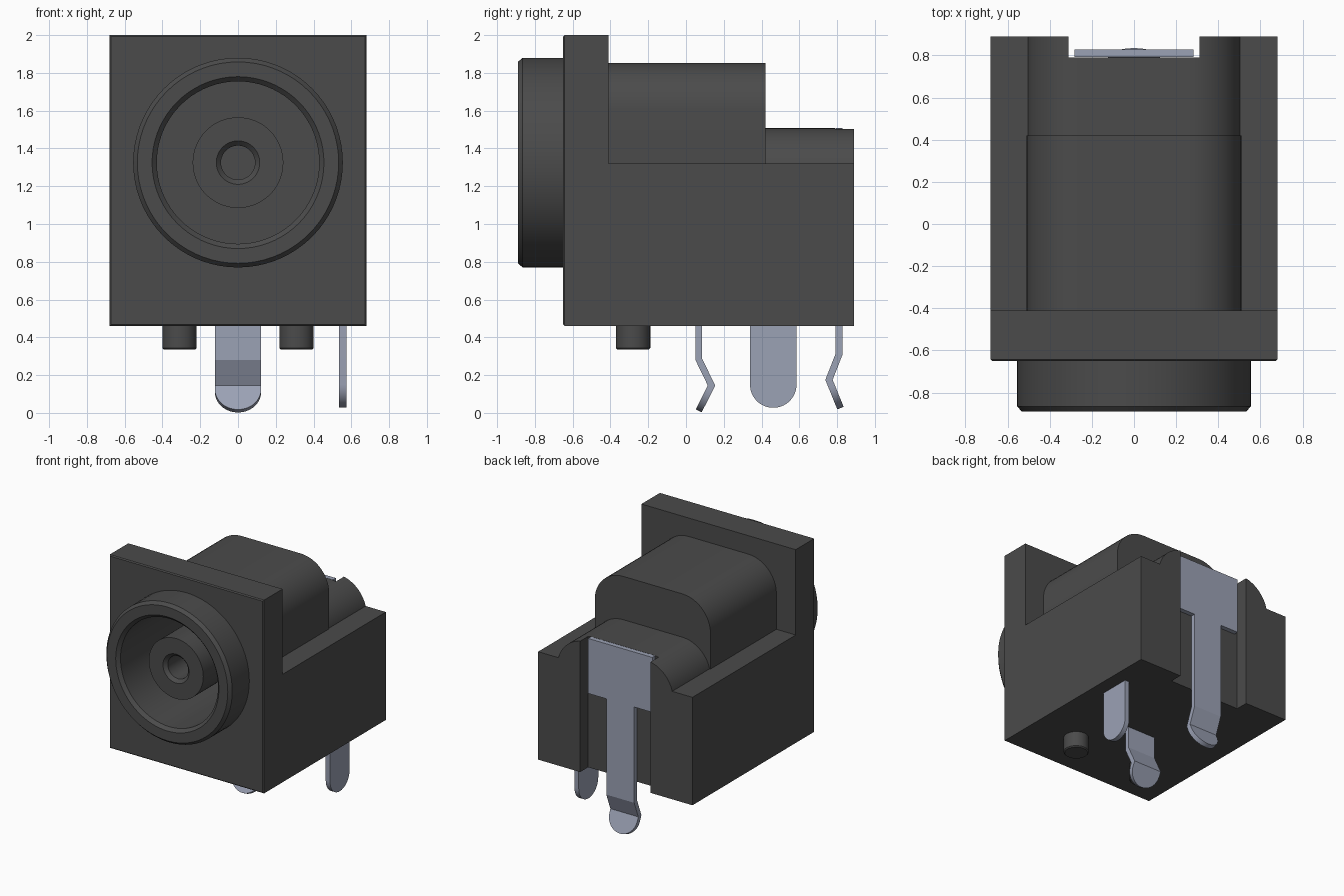
import bpy, bmesh, math
from mathutils import Matrix

if "Cube" in bpy.data.objects:
    bpy.data.objects.remove(bpy.data.objects["Cube"])


def material(name, rgb):
    m = bpy.data.materials.new(name)
    m.use_nodes = True
    m.diffuse_color = (*rgb, 1)
    m.node_tree.nodes["Principled BSDF"].inputs["Base Color"].default_value = (*rgb, 1)
    return m


PLASTIC = material("black plastic", (0.07, 0.07, 0.07))
METAL = material("tinned metal", (0.33, 0.36, 0.46))
AXIS_Z = 1.325


def finish(name, bm, mat):
    bmesh.ops.recalc_face_normals(bm, faces=bm.faces)
    me = bpy.data.meshes.new(name)
    bm.to_mesh(me)
    bm.free()
    me.materials.append(mat)
    ob = bpy.data.objects.new(name, me)
    bpy.context.collection.objects.link(ob)
    return ob


def activate(ob):
    bpy.ops.object.select_all(action='DESELECT')
    ob.select_set(True)
    bpy.context.view_layer.objects.active = ob


def smooth(ob):
    activate(ob)
    bpy.ops.object.shade_smooth_by_angle(angle=math.radians(20))


def extrude(name, points, step, mat=PLASTIC, bevel_front=None):
    """Extrude a closed outline along a vector."""
    bm = bmesh.new()
    face = bm.faces.new([bm.verts.new(p) for p in points])
    out = bmesh.ops.extrude_face_region(bm, geom=[face])
    bmesh.ops.translate(bm, vec=step, verts=[v for v in out["geom"] if isinstance(v, bmesh.types.BMVert)])
    if bevel_front is not None:
        edges = [e for e in bm.edges if all(v.co.y < bevel_front for v in e.verts)]
        bmesh.ops.bevel(bm, geom=edges, offset=0.008, segments=1, affect='EDGES')
    return finish(name, bm, mat)


def box(name, x, y, z, mat=PLASTIC):
    pts = [(x[0], y[0], z[0]), (x[1], y[0], z[0]), (x[1], y[0], z[1]), (x[0], y[0], z[1])]
    return extrude(name, pts, (0, y[1] - y[0], 0), mat)


def lathe(name, profile, steps=72):
    """Revolve (radius, y) points about the socket axis."""
    bm = bmesh.new()
    vs = [bm.verts.new((r, y, 0)) for r, y in profile]
    es = [bm.edges.new(pair) for pair in zip(vs, vs[1:])]
    bmesh.ops.spin(bm, geom=vs + es, cent=(0, 0, 0), axis=(0, 1, 0), angle=math.tau, steps=steps)
    bmesh.ops.remove_doubles(bm, verts=bm.verts, dist=1e-5)
    bmesh.ops.translate(bm, vec=(0, 0, AXIS_Z), verts=bm.verts)
    return finish(name, bm, PLASTIC)


def hump(name, y0, y1, top, half=0.51, r=0.25):
    """Block with rounded upper corners."""
    pts = [(-half, y0, 1.0), (half, y0, 1.0)]
    for side, start in ((1, 0), (-1, 90)):
        for i in range(13):
            a = math.radians(start + 90 * i / 12)
            pts.append((side * (half - r) + r * math.cos(a), y0, top - r + r * math.sin(a)))
    return extrude(name, pts, (0, y1 - y0, 0))


def combine(target, other, operation):
    mod = target.modifiers.new(operation, 'BOOLEAN')
    mod.operation, mod.solver, mod.object = operation, 'EXACT', other
    activate(target)
    bpy.ops.object.modifier_apply(modifier=mod.name)
    bpy.data.objects.remove(other)


def strip_pin(name, path, half, thick, matrix=Matrix()):
    """Bent metal strip along (y, z) points, with a semicircular tip."""
    (y0, z0), (y1, z1) = path[-2:]
    length = math.hypot(y1 - y0, z1 - z0)
    rows = [(y, z, half) for y, z in path[:-1]]
    for i in range(13):
        a = math.radians(86 * i / 12)
        t = (length - half + half * math.sin(a)) / length
        rows.append((y0 + (y1 - y0) * t, z0 + (z1 - z0) * t, half * math.cos(a)))
    bm = bmesh.new()
    pairs = [(bm.verts.new((-w, y, z)), bm.verts.new((w, y, z))) for y, z, w in rows]
    for (a, b), (c, d) in zip(pairs, pairs[1:]):
        bm.faces.new((a, b, d, c))
    bm.transform(matrix)
    ob = finish(name, bm, METAL)
    mod = ob.modifiers.new("thickness", 'SOLIDIFY')
    mod.thickness, mod.offset, mod.use_even_offset = thick, 0, True
    activate(ob)
    bpy.ops.object.modifier_apply(modifier=mod.name)
    smooth(ob)


# Housing: L-shaped side outline, humps and round collar
outline = [(-0.65, 0.46), (0.89, 0.46), (0.89, 1.32), (-0.41, 1.32), (-0.41, 2.0), (-0.65, 2.0)]
housing = extrude("housing", [(-0.68, y, z) for y, z in outline], (1.36, 0, 0), bevel_front=-0.6)
combine(housing, hump("upper_hump", -0.5, 0.42, 1.853), 'UNION')
combine(housing, hump("lower_hump", 0.35, 0.89, 1.508), 'UNION')
combine(housing, lathe("collar", [(0, -0.89), (0.533, -0.89), (0.555, -0.865), (0.555, -0.6), (0, -0.6)]), 'UNION')

# Socket bore and rear terminal slot
combine(housing, lathe("bore", [(0, -1), (0.455, -1), (0.455, -0.89), (0.43, -0.865), (0.43, 0.3), (0, 0.3)]), 'DIFFERENCE')
combine(housing, box("slot", (-0.31, 0.31), (0.79, 1.0), (0.3, 1.7)), 'DIFFERENCE')
smooth(housing)

# Centre post with its contact hole
smooth(lathe("centre_post", [(0, -0.35), (0.09, -0.35), (0.09, -0.755), (0.115, -0.78),
                             (0.24, -0.78), (0.24, 0.32), (0, 0.32)]))

# Locating pegs
for side, label in ((1, "left"), (-1, "right")):
    bm = bmesh.new()
    bmesh.ops.create_cone(bm, cap_ends=True, segments=32, radius1=0.091, radius2=0.091, depth=0.16,
                          matrix=Matrix.Translation((side * 0.31, -0.28, 0.415)))
    rim = [e for e in bm.edges if all(v.co.z < 0.4 for v in e.verts)]
    bmesh.ops.bevel(bm, geom=rim, offset=0.008, segments=1, affect='EDGES')
    smooth(finish(label + "_locating_peg", bm, PLASTIC))

# Metal terminals
strip_pin("middle_pin", [(0.067, 0.5), (0.067, 0.285), (0.135, 0.145), (0.067, 0.01)], 0.123, 0.035)
strip_pin("rear_pin", [(0.81, 1.08), (0.81, 0.31), (0.757, 0.175), (0.818, 0.025)], 0.123, 0.036)
box("rear_terminal_plate", (-0.283, 0.283), (0.792, 0.828), (1.07, 1.508), METAL)
strip_pin("side_pin", [(0, 0.5), (0, 0.027)], 0.123, 0.038,
          Matrix.Translation((0.555, 0.462, 0)) @ Matrix.Rotation(math.pi / 2, 4, 'Z'))
